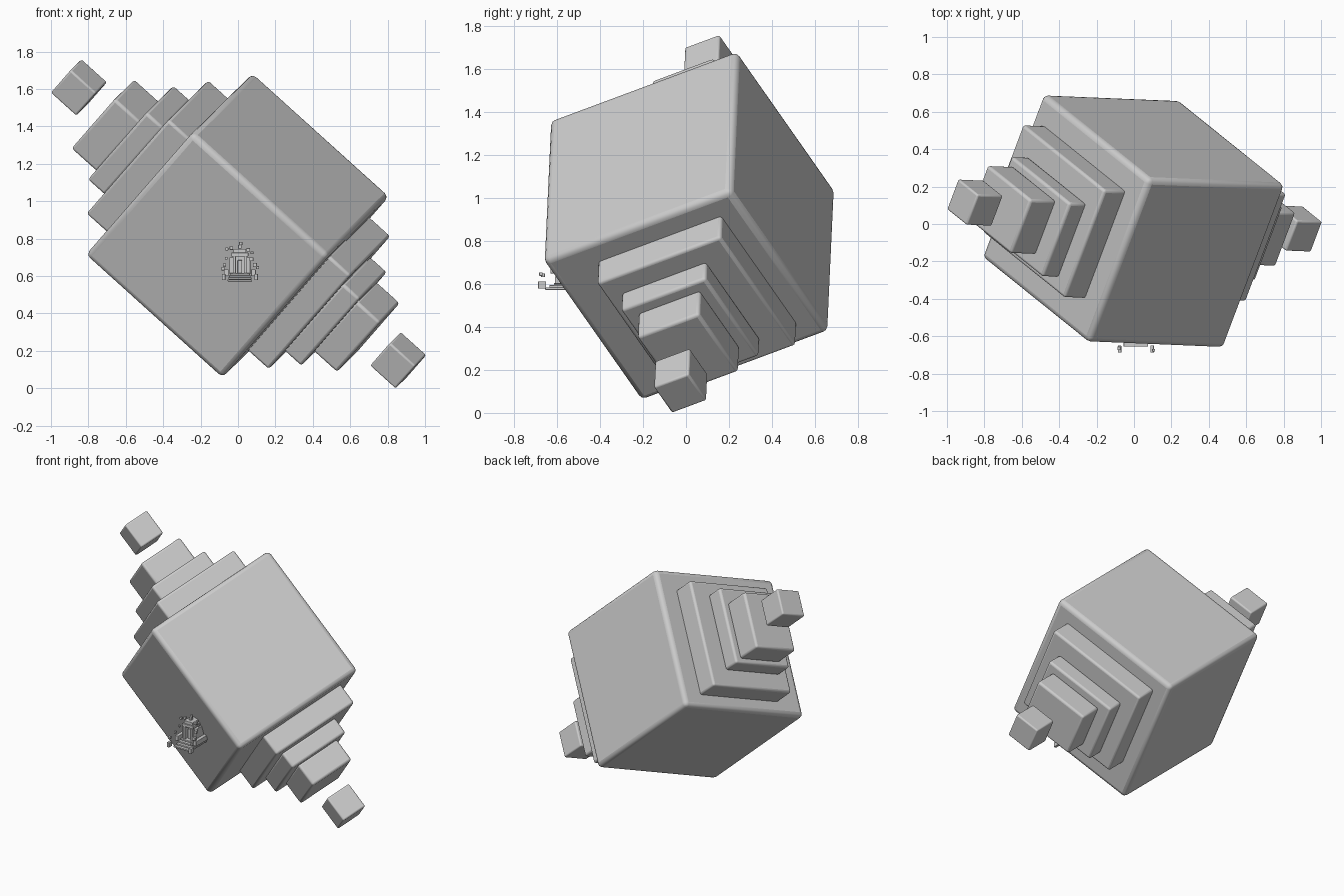
import bpy, bmesh, random
from mathutils import Matrix, Vector

if "Cube" in bpy.data.objects:
    bpy.data.objects.remove(bpy.data.objects["Cube"])

# tilted frame: A runs along the stepped axis, B points to the lower front face
A = Vector((0.742, -0.031, -0.669)).normalized()
B = Vector((-0.331, -0.884, -0.331))
B = (B - A * B.dot(A)).normalized()
C = A.cross(B)
ROT = Matrix((A, B, C)).transposed()
CENTRE = Vector((-0.003, 0.015, 0.87))


def box(name, size, loc, rot=None, bevel=0.0):
    bm = bmesh.new()
    bmesh.ops.create_cube(bm, size=1)
    bmesh.ops.scale(bm, vec=size, verts=bm.verts)
    me = bpy.data.meshes.new(name)
    bm.to_mesh(me)
    bm.free()
    ob = bpy.data.objects.new(name, me)
    bpy.context.collection.objects.link(ob)
    m = rot.to_4x4() if rot else Matrix.Identity(4)
    ob.matrix_world = Matrix.Translation(loc) @ m
    if bevel:
        mod = ob.modifiers.new("round_edges", 'BEVEL')
        mod.width, mod.segments = bevel, 3
        bpy.context.view_layer.objects.active = ob
        ob.select_set(True)
        bpy.ops.object.shade_smooth_by_angle(angle=0.6)
        ob.select_set(False)
    return ob


def tilted(name, a0, a1, sb, sc, b=0, c=0, bevel=0.015):
    """Box in the tilted frame, spanning a0..a1 along the stepped axis."""
    loc = CENTRE + ROT @ Vector(((a0 + a1) / 2, b, c))
    box(name, (abs(a1 - a0), sb, sc), loc, ROT, bevel)


# main cube
tilted("main_cube", -0.492, 0.492, 0.99, 0.985, bevel=0.03)

# stepped slabs and floating cube at each end
tilted("lower_slab_large", 0.48, 0.64, 0.65, 0.755, -0.058, 0.004)
tilted("lower_slab_medium", 0.635, 0.757, 0.445, 0.54, -0.029, 0.003)
tilted("lower_slab_small", 0.75, 0.92, 0.325, 0.40, -0.031, -0.011)
tilted("lower_floating_cube", 1.03, 1.213, 0.183, 0.183, -0.015, -0.038, 0.01)
tilted("upper_slab_large", -0.48, -0.64, 0.65, 0.755, -0.025, 0.025)
tilted("upper_slab_medium", -0.635, -0.757, 0.445, 0.54, 0.005, 0.012)
tilted("upper_slab_small", -0.75, -0.935, 0.325, 0.40, -0.012, 0.05)
tilted("upper_floating_cube", -1.035, -1.218, 0.183, 0.183, -0.048, 0.047, 0.01)


# tiny upright shrine set against the lower front face
def block(name, x0, x1, y0, y1, z0, z1):
    box(name, (x1 - x0, y1 - y0, z1 - z0),
        Vector(((x0 + x1) / 2, (y0 + y1) / 2, (z0 + z1) / 2)), None, 0.002)


OX = 0.01
for i in range(4):  # entrance steps
    block("shrine_step", OX - 0.065 + i * 0.004, OX + 0.065 - i * 0.004,
          -0.655 + i * 0.02, -0.43, 0.572 + i * 0.011, 0.583 + i * 0.011)
for s in (-1, 1):  # door posts, outer walls and side piers
    for name, a, b, y, z0, z1 in (
            ("shrine_post", 0.022, 0.038, -0.585, 0.61, 0.715),
            ("shrine_wall", 0.036, 0.056, -0.57, 0.61, 0.70),
            ("shrine_pier", 0.06, 0.085, -0.61, 0.60, 0.635),
            ("shrine_front_pier", 0.078, 0.096, -0.688, 0.578, 0.612)):
        x0, x1 = sorted((OX + s * a, OX + s * b))
        block(name, x0, x1, y, -0.46 if name != "shrine_front_pier" else -0.65, z0, z1)
block("shrine_lintel", OX - 0.045, OX + 0.045, -0.588, -0.48, 0.705, 0.725)
block("shrine_roof", OX - 0.034, OX + 0.034, -0.58, -0.48, 0.724, 0.745)
block("shrine_back", OX - 0.025, OX + 0.025, -0.54, -0.47, 0.61, 0.71)
block("shrine_inner_seat", OX - 0.012, OX + 0.012, -0.565, -0.50, 0.61, 0.685)

# loose little cubes around the shrine
random.seed(3)
for x, z, y in ((-0.06, 0.745, -0.56), (-0.035, 0.75, -0.55), (0.015, 0.775, -0.55),
                (0.01, 0.757, -0.55), (0.055, 0.74, -0.56), (0.075, 0.725, -0.56),
                (-0.062, 0.695, -0.58), (0.072, 0.69, -0.58), (-0.072, 0.66, -0.61),
                (0.105, 0.645, -0.675), (0.09, 0.66, -0.62), (-0.08, 0.64, -0.665)):
    s = random.uniform(0.014, 0.022)
    box("shrine_loose_cube", (s, s, s), Vector((x, y, z)), None, 0.002)
